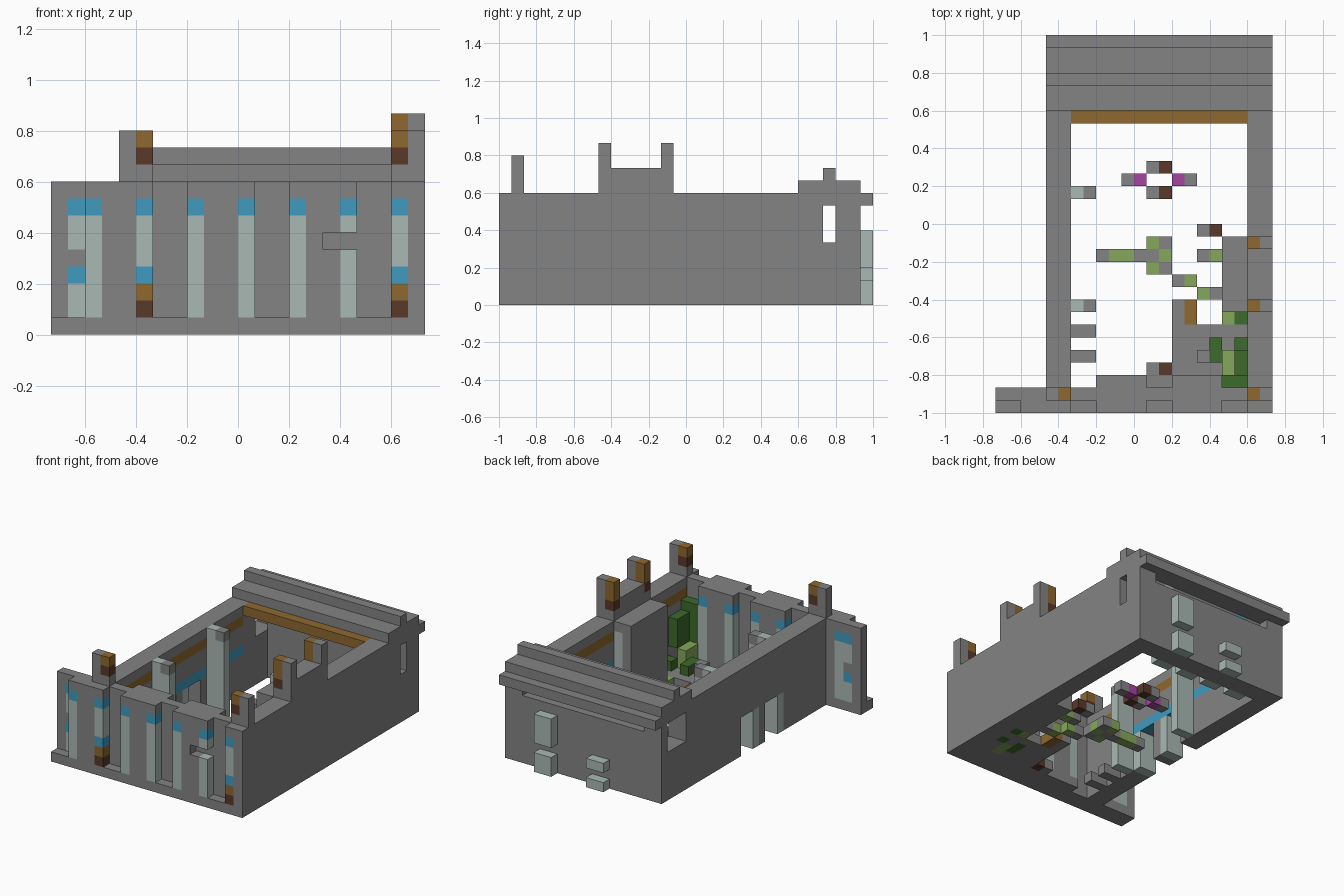
import bpy
import bmesh
from mathutils import Vector

if "Cube" in bpy.data.objects:
    bpy.data.objects.remove(bpy.data.objects["Cube"], do_unlink=True)

UNIT = 1 / 15
ORIGIN = Vector((-11, -15, 0)) * UNIT

PALETTE = {
    "stone": (.23, .23, .23),
    "plaster": (.4, .485, .45),
    "blue": (.05, .33, .52),
    "ochre": (.275, .14, .03),
    "dark_wood": (.1, .04, .023),
    "leaf": (.235, .386, .105),
    "dark_leaf": (.047, .144, .025),
    "magenta": (.376, .058, .35),
}
NAMES = list(PALETTE)
materials = []
for name, rgb in PALETTE.items():
    mat = bpy.data.materials.new(name)
    mat.use_nodes = True
    mat.diffuse_color = (*rgb, 1)
    shader = mat.node_tree.nodes["Principled BSDF"]
    shader.inputs["Base Color"].default_value = (*rgb, 1)
    shader.inputs["Roughness"].default_value = .9
    materials.append(mat)

cells = {}  # grid cell -> (part, colour)


def span(value):
    """A single index, or a (first, last) pair."""
    return range(value[0], value[1] + 1) if isinstance(value, tuple) else range(value, value + 1)


def grid(x, y, z):
    return [(i, j, k) for i in span(x) for j in span(y) for k in span(z)]


def block(part, colour, x, y, z):
    for cell in grid(x, y, z):
        cells[cell] = (part, colour)


def cut(x, y, z):
    for cell in grid(x, y, z):
        cells.pop(cell, None)


def paint(colour, x, y, z):
    for cell in grid(x, y, z):
        if cell in cells:
            cells[cell] = (cells[cell][0], colour)


FULL = (0, 8)
LEFT_EDGE, RIGHT_EDGE = (4, 5), (20, 21)

# Front wall: plinth, backing and projecting panels
block("front_wall", "stone", (0, 21), (0, 1), 0)
block("front_wall", "stone", (0, 21), 1, FULL)
for start in (2, 8, 14):
    block("front_wall", "stone", (start, start + 3), 0, FULL)
block("front_wall", "stone", RIGHT_EDGE, 0, FULL)
for start in (8, 14):
    block("front_wall", "stone", (start, start + 3), 2, FULL)

# Painted pilaster strips running through the front wall
DEPTH = (0, 2)
for x in (1, 2, 5, 8, 11, 14, 17, 20):
    paint("plaster", x, DEPTH, (1, 6))
    paint("blue", x, DEPTH, 7)
for x in (5, 20):
    paint("blue", x, DEPTH, 3)
    paint("ochre", x, DEPTH, 2)
    paint("dark_wood", x, DEPTH, 1)
paint("blue", 1, DEPTH, 3)
paint("stone", 1, DEPTH, 4)
cut((16, 17), 0, 5)
paint("stone", 17, 1, 5)

# Side walls with painted inner bands
for part, edge, inner in (("right_wall", LEFT_EDGE, 5), ("left_wall", RIGHT_EDGE, 20)):
    block(part, "stone", edge, (2, 28), FULL)
    paint("ochre", inner, (2, 22), 7)
    paint("blue", inner, (9, 22), 4)

# Doorways in one side wall, with plaster jambs
for y in (10, 14):
    cut(LEFT_EDGE, (y, y + 1), (0, 3))
    paint("plaster", LEFT_EDGE, y - 1, (0, 3))

# Raised parapet and posts
block("parapet", "stone", RIGHT_EDGE, (8, 13), (9, 10))
for edge, inner, y, top in ((LEFT_EDGE, 5, 1, 11), (RIGHT_EDGE, 20, 1, 11),
                            (RIGHT_EDGE, 20, 8, 12), (RIGHT_EDGE, 20, 13, 12)):
    block("posts", "stone", edge, y, (9, top))
    paint("dark_wood", inner, y, 10)
    paint("ochre", inner, y, (11, top))

# Back wall with a slot under the eaves, and window openings at its ends
WIDTH = (4, 21)
block("back_wall", "stone", WIDTH, (27, 28), FULL)
cut((6, 19), 28, 7)
paint("blue", 8, 27, 7)
paint("plaster", 17, 27, 7)
cut(RIGHT_EDGE, 26, (5, 7))
cut(LEFT_EDGE, (25, 27), (5, 7))

# Stepped roof and cornice
block("roof", "stone", WIDTH, (23, 29), 8)
block("roof", "stone", WIDTH, (24, 28), 9)
block("roof", "stone", WIDTH, 26, 10)
paint("ochre", (6, 19), 23, 8)
for x in WIDTH:
    paint("stone", x, 23, 8)

# Plaster blocks on the outside and inside of the back wall
for x, heights in ((16, ((0, 1), (3, 5))), (10, (0, 2))):
    for z in heights:
        block("back_blocks", "plaster", (x, x + 1), 29, z)
for x in (7, 10, 13, 16):
    block("inner_blocks", "plaster", (x, x + 1), 26, 0)

# Tall inner buttresses and low steps beside them
for y in (8, 17):
    block("buttresses", "plaster", (6, 7), y, FULL)
    paint("stone", 7, y, 8)
for y in (4, 6):
    block("low_steps", "stone", (6, 7), y, 0)

# Inner pier
block("inner_pier", "stone", (18, 19), (8, 13), FULL)
paint("plaster", 19, 13, (1, 7))

# Corner floor
block("floor", "stone", (8, 13), 2, 0)
block("floor", "stone", (14, 19), (2, 6), 0)
block("floor", "stone", (18, 19), 7, 0)
block("floor", "stone", (14, 15), (7, 8), 0)
paint("ochre", 15, (7, 8), 0)

# Climbing plant in the corner
block("plant", "dark_leaf", (18, 19), 2, (3, 6))
block("plant", "dark_leaf", 19, (3, 4), (3, 5))
block("plant", "dark_leaf", 19, 5, (0, 1))
block("plant", "dark_leaf", 17, (4, 5), (0, 1))
block("plant", "leaf", 18, (3, 4), (0, 2))
block("plant", "stone", 16, 4, 1)
paint("leaf", 18, 7, 0)
paint("dark_leaf", 19, 7, 0)

# Loose paired blocks on the ground: stone end, coloured end
for colour, stone_x, x, y in (("leaf", 8, 9, 12), ("leaf", 11, 10, 12), ("leaf", 12, 13, 12),
                              ("leaf", 13, 12, 13), ("leaf", 13, 12, 11), ("leaf", 16, 17, 12),
                              ("leaf", 14, 15, 10), ("leaf", 17, 16, 9),
                              ("dark_wood", 16, 17, 14), ("dark_wood", 12, 13, 3)):
    block("ground_blocks", "stone", stone_x, y, 0)
    block("ground_blocks", colour, x, y, 0)

# Flower ring
for colour, stone_x, x, y in (("dark_wood", 12, 13, 17), ("dark_wood", 12, 13, 19),
                              ("magenta", 10, 11, 18), ("magenta", 15, 14, 18)):
    block("flower", "stone", stone_x, y, 1)
    block("flower", colour, x, y, 1)


def build(part):
    """Mesh the exposed cell sides of one part, merging flat regions."""
    bm = bmesh.new()
    corners = {}

    def corner(p):
        key = tuple(round(c) for c in p)
        if key not in corners:
            corners[key] = bm.verts.new(Vector(key) * UNIT + ORIGIN)
        return corners[key]

    for cell, (owner, colour) in cells.items():
        if owner != part:
            continue
        for axis in range(3):
            for side in (-1, 1):
                normal = Vector((0, 0, 0))
                normal[axis] = side
                if tuple(int(a + b) for a, b in zip(cell, normal)) in cells:
                    continue
                u, v = Vector((0, 0, 0)), Vector((0, 0, 0))
                u[(axis + 1) % 3] = v[(axis + 2) % 3] = 1
                base = Vector(cell) + (normal if side > 0 else Vector((0, 0, 0)))
                loop = [base, base + u, base + u + v, base + v]
                face = bm.faces.new([corner(p) for p in loop[::side]])
                face.material_index = NAMES.index(colour)
    bm.normal_update()
    bmesh.ops.dissolve_limit(bm, angle_limit=.01, verts=bm.verts, edges=bm.edges,
                             delimit={"MATERIAL", "NORMAL"})
    mesh = bpy.data.meshes.new(part)
    bm.to_mesh(mesh)
    bm.free()
    for mat in materials:
        mesh.materials.append(mat)
    bpy.context.collection.objects.link(bpy.data.objects.new(part, mesh))


for part in sorted({owner for owner, _ in cells.values()}):
    build(part)
